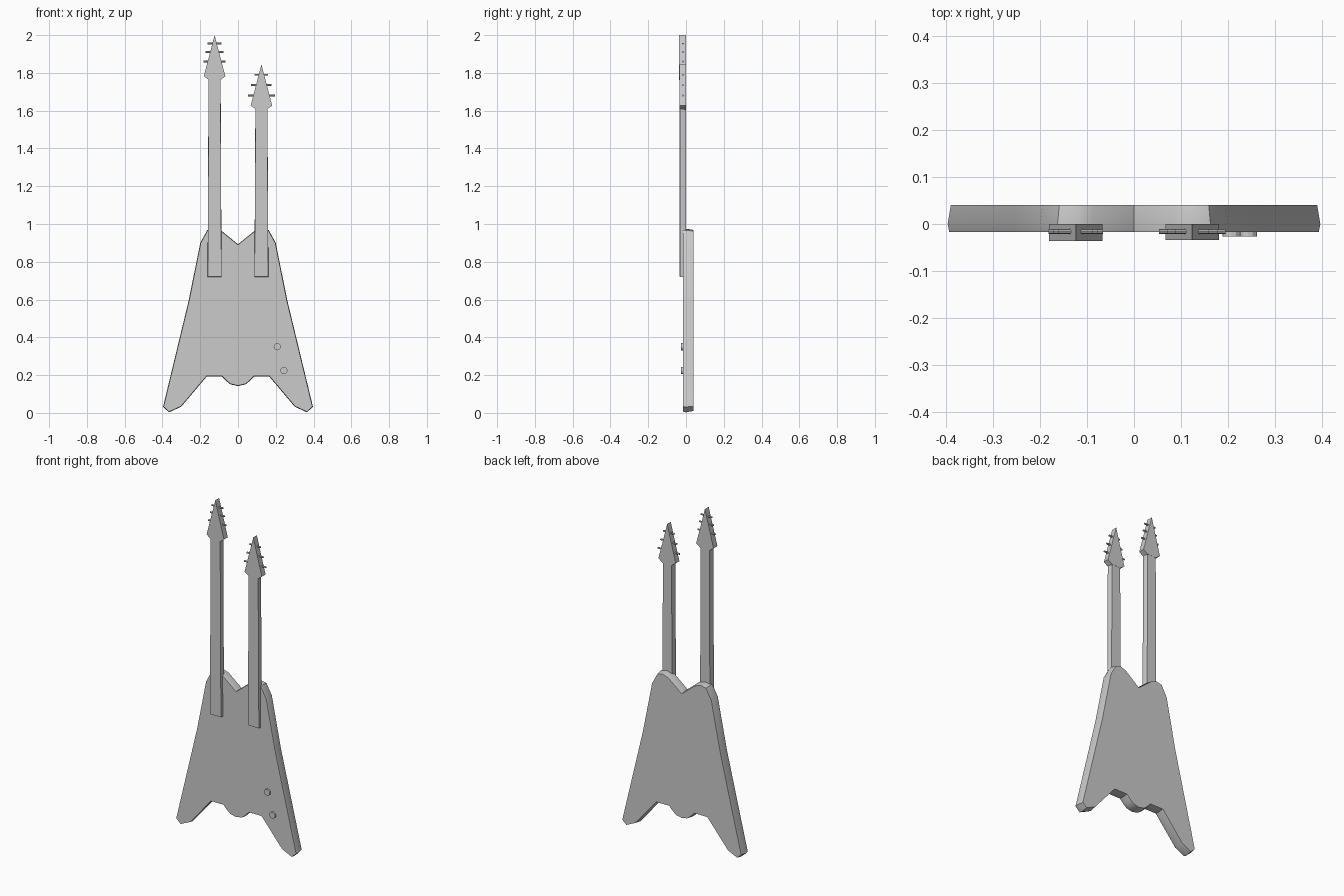
import bpy, bmesh, math
from mathutils import Vector, Matrix

if "Cube" in bpy.data.objects:
    bpy.data.objects.remove(bpy.data.objects["Cube"])


def inset(pts, d):
    """Move a closed clockwise outline inwards by d with mitred corners."""
    out, n = [], len(pts)
    for i in range(n):
        p = Vector(pts[i])
        a = (p - Vector(pts[i - 1])).normalized()
        b = (Vector(pts[(i + 1) % n]) - p).normalized()
        na, nb = Vector((a.y, -a.x)), Vector((b.y, -b.x))
        out.append(p + (na + nb) * d / (1 + na.dot(nb)))
    return out


def finish(name, bm):
    bmesh.ops.recalc_face_normals(bm, faces=bm.faces)
    me = bpy.data.meshes.new(name)
    bm.to_mesh(me)
    bm.free()
    ob = bpy.data.objects.new(name, me)
    bpy.context.collection.objects.link(ob)
    return ob


def slab(name, pts, layers):
    """Stack an x-z outline through (y, inset) layers."""
    bm = bmesh.new()
    rings = [[bm.verts.new((p[0], y, p[1])) for p in inset(pts, d)] for y, d in layers]
    n = len(pts)
    for r, s in zip(rings, rings[1:]):
        for i in range(n):
            bm.faces.new((r[i], r[(i + 1) % n], s[(i + 1) % n], s[i]))
    bm.faces.new(rings[0])
    bm.faces.new(rings[-1])
    return finish(name, bm)


def cylinder(name, loc, r, depth, axis, segs):
    bm = bmesh.new()
    rot = Matrix.Rotation(math.pi / 2, 4, axis)
    bmesh.ops.create_cone(bm, cap_ends=True, segments=segs, radius1=r, radius2=r,
                          depth=depth, matrix=Matrix.Translation(loc) @ rot)
    return finish(name, bm)


def mirrored(half):
    """Right half running clockwise from top centre to bottom centre."""
    return half + [(-x, z) for x, z in reversed(half[1:-1])]


# V-shaped body with softly bevelled rim
body = slab("body", mirrored([
    (0, 0.893), (0.085, 0.962), (0.125, 0.975), (0.163, 0.967), (0.2, 0.9), (0.26, 0.6),
    (0.397, 0.032), (0.365, 0.003), (0.3, 0.033), (0.165, 0.193), (0.085, 0.193),
    (0.06, 0.167), (0.04, 0.151), (0, 0.142)]),
    [(-0.017, 0.003), (0.0, 0), (0.04, 0.006)])
bpy.context.view_layer.objects.active = body
body.select_set(True)
bpy.ops.object.shade_smooth_by_angle(angle=math.radians(30))

# Two necks with arrow heads and tuning pegs
for side, cx, tip, front, pegs in (
        ("left", -0.124, 2.0, -0.036, ((1.955, 0.037), (1.91, 0.047), (1.86, 0.058))),
        ("right", 0.124, 1.845, -0.034, ((1.79, 0.036), (1.735, 0.054), (1.68, 0.071)))):
    base = tip - 0.238
    slab(side + "_neck", [(cx - 0.037, 0.72), (cx - 0.032, base + 0.02),
                          (cx + 0.032, base + 0.02), (cx + 0.037, 0.72)],
         [(front + 0.001, 0.001), (-0.02, 0), (-0.001, 0.004)])
    slab(side + "_headstock", [(cx - 0.03, base), (cx - 0.057, base + 0.02), (cx, tip),
                               (cx + 0.057, base + 0.02), (cx + 0.03, base)],
         [(front, 0), (0, 0)])
    for i, (z, w) in enumerate(pegs):
        cylinder(f"{side}_tuning_peg_{i}", (cx, -0.016, z), 0.005, 2 * w, 'Y', 8)

# Control knobs
for i, (x, z) in enumerate(((0.208, 0.35), (0.243, 0.224))):
    cylinder(f"control_knob_{i}", (x, -0.02, z), 0.019, 0.014, 'X', 12)
